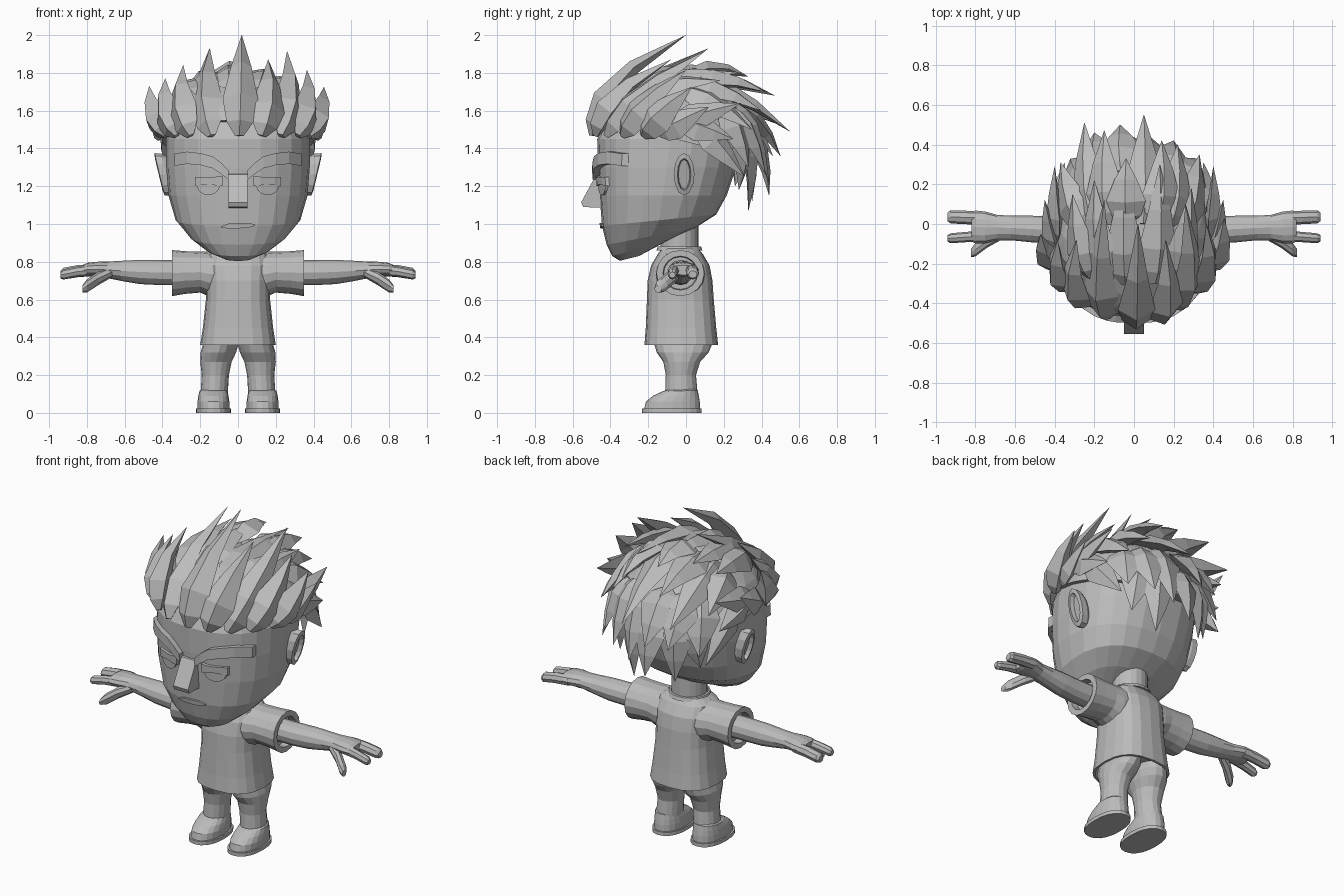
import bpy, bmesh, math
from mathutils import Vector
from mathutils.bvhtree import BVHTree

grey = bpy.data.materials.new("plain_grey")
grey.diffuse_color = (0.5, 0.5, 0.5, 1)


def finish(name, bm, mirror=False):
    bmesh.ops.recalc_face_normals(bm, faces=bm.faces)
    me = bpy.data.meshes.new(name)
    bm.to_mesh(me)
    bm.free()
    me.materials.append(grey)
    ob = bpy.data.objects.new(name, me)
    bpy.context.collection.objects.link(ob)
    if mirror:
        ob.modifiers.new("mirror", 'MIRROR')
    return ob


def add_loft(bm, rings):
    vs = [[bm.verts.new(p) for p in r] for r in rings]
    n = len(vs[0])
    for a, b in zip(vs, vs[1:]):
        for i in range(n):
            bm.faces.new((a[i], a[(i + 1) % n], b[(i + 1) % n], b[i]))
    bm.faces.new(vs[0])
    bm.faces.new(vs[-1])


def loft(name, rings, mirror=False):
    bm = bmesh.new()
    add_loft(bm, rings)
    return finish(name, bm, mirror)


def spow(v, p):
    return math.copysign(abs(v) ** (2 / p), v)


def hoop(zf, yf, zb, yb, w, x0=0, p=2.0, n=20):
    """Rounded horizontal ring that may tilt from front to back."""
    out = []
    for i in range(n):
        a = 2 * math.pi * i / n
        cx, cy = spow(math.sin(a), p), -spow(math.cos(a), p)
        t = (cy + 1) / 2
        out.append((x0 + w * cx, yf + (yb - yf) * t, zf + (zb - zf) * t))
    return out


def tube(name, secs, n=12, shear=0.0):
    """Mirrored tube along x; sections are (x, y, z, ry, rz)."""
    rings = []
    for x, y, z, ry, rz in secs:
        ang = [2 * math.pi * i / n for i in range(n)]
        rings.append([(x + shear * rz * math.sin(a), y + ry * math.cos(a),
                       z + rz * math.sin(a)) for a in ang])
    return loft(name, rings, True)


# head
head = loft("head", [hoop(*r, p=2.35, n=24) for r in [
    (0.805, -0.35, 0.83, -0.25, 0.07), (0.83, -0.39, 0.91, -0.10, 0.17),
    (0.89, -0.42, 0.98, 0.05, 0.255), (0.99, -0.445, 1.05, 0.16, 0.33),
    (1.15, -0.457, 1.15, 0.215, 0.368), (1.30, -0.467, 1.30, 0.265, 0.38),
    (1.45, -0.47, 1.45, 0.30, 0.38), (1.56, -0.42, 1.56, 0.28, 0.35),
    (1.67, -0.30, 1.67, 0.20, 0.25), (1.73, -0.15, 1.73, 0.08, 0.12)]])
hb = bmesh.new()
hb.from_mesh(head.data)
tree = BVHTree.FromBMesh(hb)


def face_y(x, z):
    hit = tree.ray_cast(Vector((x, -2, z)), Vector((0, 1, 0)))[0]
    return hit.y if hit else -0.3


def strip(name, secs, depth, mirror=True):
    """Plate draped on the face; sections are (x, z_low, z_high)."""
    rings = []
    for x, lo, hi in secs:
        yl, yh = face_y(x, lo), face_y(x, hi)
        rings.append([(x, yl - depth, lo), (x, yh - depth, hi),
                      (x, yh + 0.03, hi), (x, yl + 0.03, lo)])
    return loft(name, rings, mirror)


# facial features
strip("eyebrow", [(0.05, 1.235, 1.285), (0.09, 1.265, 1.325), (0.135, 1.295, 1.358),
                  (0.20, 1.312, 1.375), (0.27, 1.318, 1.383), (0.335, 1.308, 1.372)], 0.036)
eye = []
for i in range(9):
    u = -0.98 + 1.96 * i / 8
    eye.append((0.157 + 0.068 * u, 1.225 - 0.072 * math.sqrt(1 - u * u), 1.24))
strip("eye", eye, 0.012)
strip("eyelid", [(0.083, 1.20, 1.255), (0.12, 1.205, 1.25), (0.157, 1.21, 1.248),
                 (0.195, 1.207, 1.25), (0.228, 1.20, 1.25)], 0.02)
strip("mouth", [(-0.09, 0.982, 0.988), (-0.05, 0.976, 1.002), (0, 0.977, 1.006),
                (0.05, 0.979, 1.006), (0.09, 0.990, 0.998)], 0.012, False)
profile = [(-0.43, 1.27), (-0.475, 1.262), (-0.555, 1.115), (-0.545, 1.09), (-0.43, 1.085)]
loft("nose", [[(x, y, z) for y, z in profile] for x in (-0.05, 0.05)])
tube("ear", [(0.35, -0.01, 1.263, 0.04, 0.09), (0.38, -0.01, 1.263, 0.055, 0.11),
             (0.415, -0.01, 1.263, 0.055, 0.112), (0.42, -0.01, 1.263, 0.036, 0.085),
             (0.395, -0.01, 1.263, 0.03, 0.078)], 12, 0.24)

# neck, collar and shirt
loft("neck", [hoop(z, -0.135, z, 0.065, 0.10) for z in (0.82, 1.05)])
loft("collar", [hoop(z, -0.035 - r, z, -0.035 + r, r) for z, r in
                [(0.86, 0.122), (0.88, 0.115), (0.882, 0.104), (0.87, 0.10)]])
loft("shirt_body", [hoop(z, f, z, b, w, p=2.6) for z, f, b, w in [
    (0.40, -0.19, 0.145, 0.175), (0.36, -0.205, 0.155, 0.188), (0.36, -0.22, 0.17, 0.20),
    (0.45, -0.213, 0.16, 0.186), (0.60, -0.207, 0.147, 0.170), (0.70, -0.203, 0.14, 0.172),
    (0.78, -0.185, 0.125, 0.175), (0.84, -0.15, 0.09, 0.165), (0.875, -0.125, 0.06, 0.11)]])
tube("sleeve", [(0.06, -0.03, 0.745, 0.13, 0.11), (0.15, -0.03, 0.735, 0.13, 0.12),
                (0.20, -0.03, 0.745, 0.125, 0.108), (0.28, -0.03, 0.743, 0.125, 0.113),
                (0.35, -0.03, 0.74, 0.127, 0.122), (0.35, -0.03, 0.74, 0.092, 0.09),
                (0.31, -0.03, 0.74, 0.088, 0.086)], 16)

# arms and hands
tube("arm", [(0.28, -0.03, 0.742, 0.068, 0.066), (0.42, -0.03, 0.743, 0.068, 0.066),
             (0.52, -0.025, 0.746, 0.067, 0.064), (0.62, -0.02, 0.752, 0.062, 0.053),
             (0.69, -0.018, 0.757, 0.064, 0.044), (0.75, -0.017, 0.76, 0.080, 0.040),
             (0.80, -0.015, 0.758, 0.083, 0.036), (0.82, -0.015, 0.756, 0.072, 0.026)])
tube("back_fingers", [(0.76, 0.03, 0.757, 0.034, 0.032), (0.85, 0.033, 0.75, 0.034, 0.032),
                      (0.925, 0.036, 0.737, 0.033, 0.031), (0.94, 0.036, 0.733, 0.022, 0.020)], 8)
tube("front_finger", [(0.76, -0.06, 0.757, 0.027, 0.030), (0.85, -0.066, 0.748, 0.026, 0.028),
                      (0.925, -0.072, 0.733, 0.025, 0.027), (0.94, -0.072, 0.730, 0.016, 0.016)], 8)
tube("thumb", [(0.66, -0.045, 0.75, 0.03, 0.028), (0.74, -0.085, 0.712, 0.034, 0.036),
               (0.80, -0.13, 0.672, 0.034, 0.035), (0.823, -0.148, 0.656, 0.020, 0.020)], 8)

# legs and shoes
loft("leg", [hoop(z, f, z, b, w, x0, n=16) for z, f, b, w, x0 in [
    (0.06, -0.10, 0.068, 0.070, 0.130), (0.12, -0.11, 0.06, 0.072, 0.125),
    (0.20, -0.107, 0.053, 0.072, 0.120), (0.27, -0.12, 0.075, 0.083, 0.117),
    (0.32, -0.155, 0.12, 0.094, 0.104), (0.36, -0.167, 0.137, 0.094, 0.093),
    (0.41, -0.165, 0.135, 0.085, 0.085)]], True)
loft("shoe_sole", [hoop(z, -0.232, z, 0.083, 0.093, 0.13, 2.3) for z in (0, 0.022)], True)
loft("shoe_upper", [hoop(*r, x0=0.13, p=2.2) for r in [
    (0.02, -0.222, 0.02, 0.075, 0.084), (0.06, -0.212, 0.06, 0.073, 0.084),
    (0.09, -0.175, 0.09, 0.068, 0.080), (0.112, -0.13, 0.12, 0.062, 0.074),
    (0.125, -0.09, 0.13, 0.05, 0.06)]], True)

# hair cap
C, R = Vector((0, -0.07, 1.39)), Vector((0.415, 0.435, 0.395))
bm = bmesh.new()
bmesh.ops.create_icosphere(bm, subdivisions=3, radius=1)
for v in bm.verts:
    v.co = C + v.co * R
bmesh.ops.bisect_plane(bm, geom=bm.verts[:] + bm.edges[:] + bm.faces[:],
                       plane_co=(0, -0.5, 1.56), plane_no=(0, 0.25, 1), clear_inner=True)
bmesh.ops.holes_fill(bm, edges=[e for e in bm.edges if e.is_boundary])
finish("hair_cap", bm)


def spike(bm, root, tip, width, thick, push):
    """Leaf-shaped lock with a ridge, curving from root to tip."""
    out0 = (root - C).normalized()
    mid = (root + tip) / 2 + out0 * push * (1 - 0.85 * abs(out0.x))
    rings = []
    for t, s in [(0, 0.25), (0.12, 0.75), (0.33, 1), (0.65, 0.58), (1, 0.01)]:
        p = root * (1 - t) ** 2 + mid * 2 * t * (1 - t) + tip * t * t
        tan = ((mid - root) * (1 - t) + (tip - mid) * t).normalized()
        side = tan.cross(p - C).normalized()
        up = side.cross(tan).normalized()
        rings.append([p + side * width * s, p + up * thick * s,
                      p - side * width * s, p - up * thick * s])
    add_loft(bm, rings)


def row(name, items, width, thick, push):
    """Each item is (root direction from the head centre, tip)."""
    bm = bmesh.new()
    for d, tip in items:
        root = C + Vector(d).normalized() * R
        spike(bm, root, Vector(tip), width, thick, push)
    finish(name, bm)


def on_hairline(angle, lift):
    a = math.radians(angle)
    return (math.sin(a), -math.cos(a), lift)


# hair locks, row by row from the forehead to the nape
row("front_hair", [(on_hairline(a, 0.2), t) for a, t in [
    (-70, (-0.47, -0.05, 1.73)), (-53, (-0.385, -0.08, 1.77)), (-38, (-0.29, -0.08, 1.84)),
    (-20, (-0.15, 0.12, 1.93)), (1, (0.02, 0.0, 2.0)), (18, (0.16, -0.08, 1.87)),
    (34, (0.26, 0.1, 1.915)), (51, (0.365, 0.0, 1.815)), (68, (0.455, 0.03, 1.725))]],
    0.094, 0.065, 0.23)
row("side_hair", [(on_hairline(s * a, l), (s * x, y, z)) for s in (-1, 1) for a, l, x, y, z in [
    (80, 0.22, 0.45, 0.12, 1.62), (88, 0.35, 0.40, 0.29, 1.64),
    (96, 0.4, 0.40, 0.25, 1.45), (108, 0.38, 0.35, 0.31, 1.25)]], 0.08, 0.045, 0.08)
row("top_hair", [((x * 2, -0.55, 0.85), (x, y, z)) for x, y, z in [
    (-0.31, 0.15, 1.74), (-0.2, 0.22, 1.80), (-0.05, 0.25, 1.82),
    (0.13, 0.3, 1.80), (0.29, 0.18, 1.76)]], 0.10, 0.05, 0.09)
row("crown_hair", [((x * 2, 0.15, 0.9), (x, y, z)) for x, y, z in [
    (-0.37, 0.31, 1.56), (-0.25, 0.51, 1.52), (-0.15, 0.47, 1.68), (-0.04, 0.33, 1.78),
    (0.05, 0.55, 1.49), (0.14, 0.42, 1.70), (0.22, 0.40, 1.60), (0.33, 0.35, 1.50)]],
    0.10, 0.05, 0.09)
row("back_hair", [((x * 2.2, 0.75, 0.6), (x, y, z)) for x, y, z in [
    (-0.32, 0.33, 1.30), (-0.2, 0.46, 1.36), (-0.07, 0.50, 1.36),
    (0.08, 0.44, 1.22), (0.2, 0.42, 1.27), (0.32, 0.33, 1.30)]], 0.11, 0.045, 0.06)
row("nape_hair", [((x * 2.2, 0.9, 0.25), (x, y, z)) for x, y, z in [
    (-0.28, 0.26, 1.20), (-0.17, 0.35, 1.12), (-0.03, 0.44, 1.15),
    (0.12, 0.33, 1.07), (0.25, 0.28, 1.18)]], 0.095, 0.04, 0.04)
hb.free()
